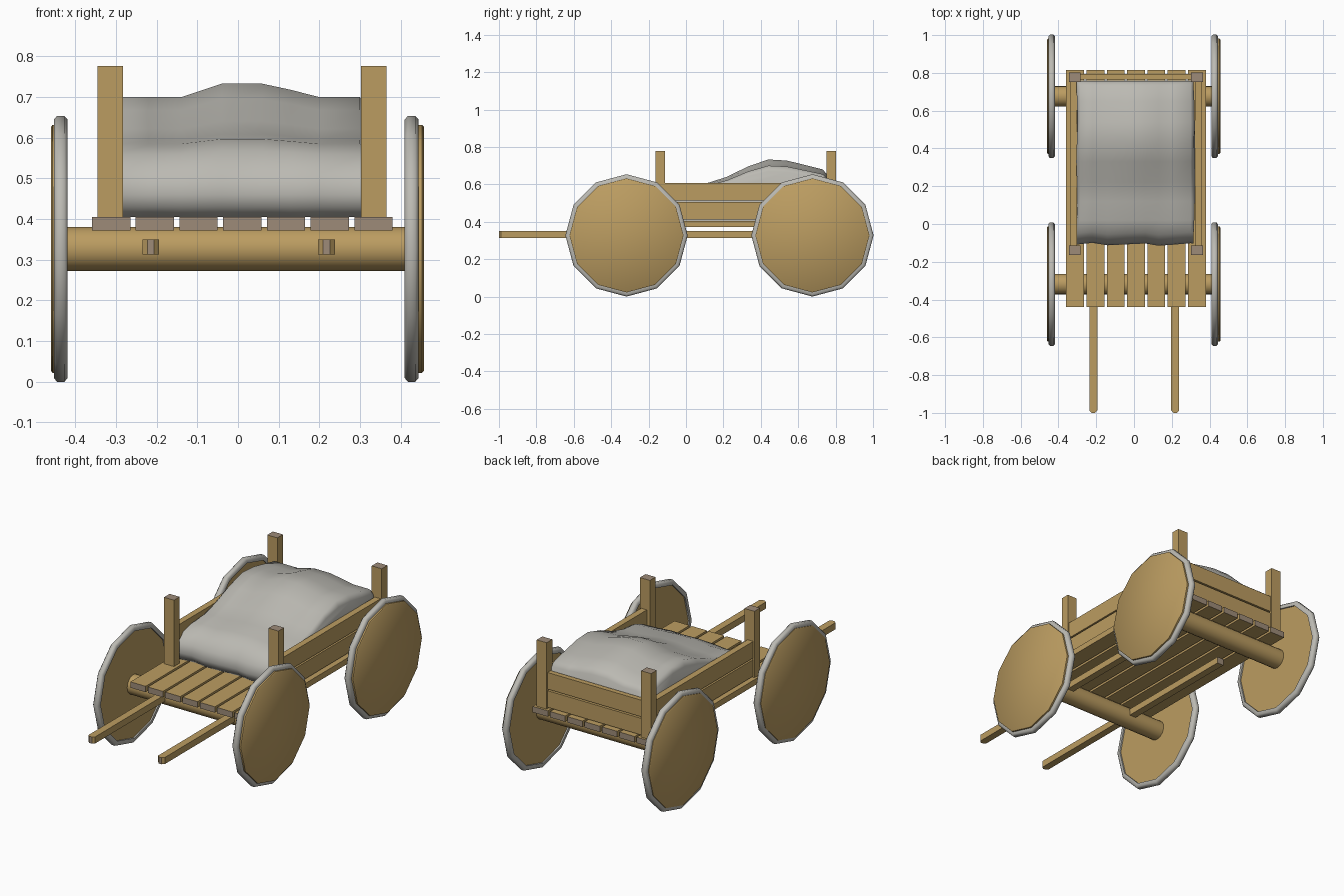
import bpy, bmesh, math
from mathutils import Vector

if "Cube" in bpy.data.objects:
    bpy.data.objects.remove(bpy.data.objects["Cube"])


def mat(name, c):
    m = bpy.data.materials.new(name)
    m.diffuse_color = (*c, 1)
    m.use_nodes = True
    m.node_tree.nodes["Principled BSDF"].inputs["Base Color"].default_value = m.diffuse_color
    return m


WOOD = mat("wood", (0.50, 0.335, 0.12))
END = mat("end_grain", (0.34, 0.26, 0.19))
GREY = mat("pale_grey", (0.50, 0.49, 0.45))


def finish(name, bm, mats, smooth=None):
    bmesh.ops.recalc_face_normals(bm, faces=bm.faces[:])
    me = bpy.data.meshes.new(name)
    bm.to_mesh(me)
    bm.free()
    for m in mats:
        me.materials.append(m)
    ob = bpy.data.objects.new(name, me)
    bpy.context.collection.objects.link(ob)
    if smooth:
        bpy.ops.object.select_all(action='DESELECT')
        ob.select_set(True)
        bpy.context.view_layer.objects.active = ob
        bpy.ops.object.shade_smooth_by_angle(angle=math.radians(smooth))
    return ob


def beam(name, x, y, z, tip=0.0):
    """Timber between (min, max) ranges; the two ends along its length show end grain."""
    lo, hi = Vector((x[0], y[0], z[0])), Vector((x[1], y[1], z[1]))
    size = hi - lo
    bm = bmesh.new()
    bmesh.ops.create_cube(bm, size=1)
    for v in bm.verts:
        v.co = Vector([(lo[i] + hi[i]) / 2 + v.co[i] * size[i] for i in range(3)])
    if tip:  # chamfer the vertical edges of the front end
        edges = [e for e in bm.edges if all(abs(v.co.y - lo.y) < 1e-5 for v in e.verts)
                 and abs(e.verts[0].co.x - e.verts[1].co.x) < 1e-5]
        bmesh.ops.bevel(bm, geom=edges, offset=tip, segments=1, affect='EDGES')
    bm.normal_update()
    axis = max(range(3), key=lambda i: size[i])
    for f in bm.faces:
        f.material_index = 1 if abs(f.normal[axis]) > 0.95 else 0
    return finish(name, bm, [WOOD, END])


def lathe(name, profile, centre, n, m, closed=False, smooth=40):
    """Spin (x, radius) points around the x axis; open profiles get flat caps."""
    bm = bmesh.new()
    rings = []
    for x, r in profile:
        rings.append([bm.verts.new((centre[0] + x,
                                    centre[1] + r * math.sin(2 * math.pi * k / n),
                                    centre[2] + r * math.cos(2 * math.pi * k / n)))
                      for k in range(n)])
    for i in range(len(rings) if closed else len(rings) - 1):
        a, b = rings[i], rings[(i + 1) % len(rings)]
        for k in range(n):
            j = (k + 1) % n
            bm.faces.new((a[k], a[j], b[j], b[k]))
    if not closed:
        bm.faces.new(rings[0])
        bm.faces.new(rings[-1])
    return finish(name, bm, [m], smooth)


# wheels and axles
ZC = 0.327
for label, yc in (("front", -0.318), ("rear", 0.676)):
    lathe(label + "_axle", [(-0.43, 0.054), (0.43, 0.054)], (0, yc, ZC), 20, WOOD)
    for side, s, inner, rim_out, disc_out in (("left", -1, 0.419, 0.453, 0.460),
                                              ("right", 1, 0.410, 0.444, 0.457)):
        c = (0, yc, ZC)
        lathe(f"{label}_{side}_rim",
              [(s * inner, 0.300), (s * inner, 0.318), (s * (inner + 0.008), 0.327),
               (s * (rim_out - 0.008), 0.327), (s * rim_out, 0.318), (s * rim_out, 0.300)],
              c, 12, GREY, closed=True, smooth=50)
        lathe(f"{label}_{side}_wheel_disc",
              [(s * (inner + 0.008), 0.305), (s * (disc_out - 0.004), 0.305),
               (s * disc_out, 0.300)], c, 12, WOOD, smooth=50)

# deck planks
for i in range(7):
    x = -0.359 + i * 0.1075
    beam(f"deck_plank_{i + 1}", (x, x + 0.094), (-0.44, 0.815), (0.372, 0.405))

# corner posts
for side, x in (("left", (-0.345, -0.283)), ("right", (0.303, 0.365))):
    for label, y in (("front", (-0.163, -0.113)), ("rear", (0.752, 0.802))):
        beam(f"{label}_{side}_post", x, y, (0.40, 0.777))

# side boards and tail boards
for level, z in (("lower", (0.412, 0.505)), ("upper", (0.514, 0.607))):
    beam(level + "_left_board", (-0.338, -0.303), (-0.13, 0.77), z)
    beam(level + "_right_board", (0.322, 0.357), (-0.13, 0.77), z)
    beam(level + "_tail_board", (-0.30, 0.32), (0.765, 0.793), z)

# pulling shafts
for side, x in (("left", (-0.235, -0.194)), ("right", (0.197, 0.238))):
    beam(side + "_shaft", x, (-1.0, 0.46), (0.313, 0.35), tip=0.012)

# lumpy cloth load: a lengthwise profile swept across the cart
PROFILE = [(-0.07, 0.405), (-0.095, 0.43), (-0.108, 0.46), (-0.095, 0.51), (-0.05, 0.56),
           (0.02, 0.585), (0.12, 0.595), (0.22, 0.622), (0.33, 0.668), (0.44, 0.70),
           (0.54, 0.695), (0.65, 0.672), (0.73, 0.655), (0.758, 0.63), (0.76, 0.405)]
XS = [-0.302, -0.285, -0.22, -0.14, -0.04, 0.06, 0.13, 0.2, 0.30, 0.318]
CROWN = [-0.03, 0, 0, 0, 0.033, 0.033, 0.018, 0, 0, -0.03]
bm = bmesh.new()
rows = []
for i, (x, crown) in enumerate(zip(XS, CROWN)):
    row = []
    for y, z in PROFILE:
        lift = max(0, (z - 0.52) / 0.18)
        wave = 0.008 * math.sin(25 * x + 1) if y < 0 else 0
        wx = 0.004 * math.sin(14 * y) if i in (0, len(XS) - 1) else 0
        row.append(bm.verts.new((x + wx, y + wave, z + crown * lift)))
    rows.append(row)
for a, b in zip(rows, rows[1:]):
    for k in range(len(a)):
        j = (k + 1) % len(a)
        bm.faces.new((a[k], a[j], b[j], b[k]))
bm.faces.new(rows[0])
bm.faces.new(rows[-1])
finish("cloth_load", bm, [GREY], 65)
